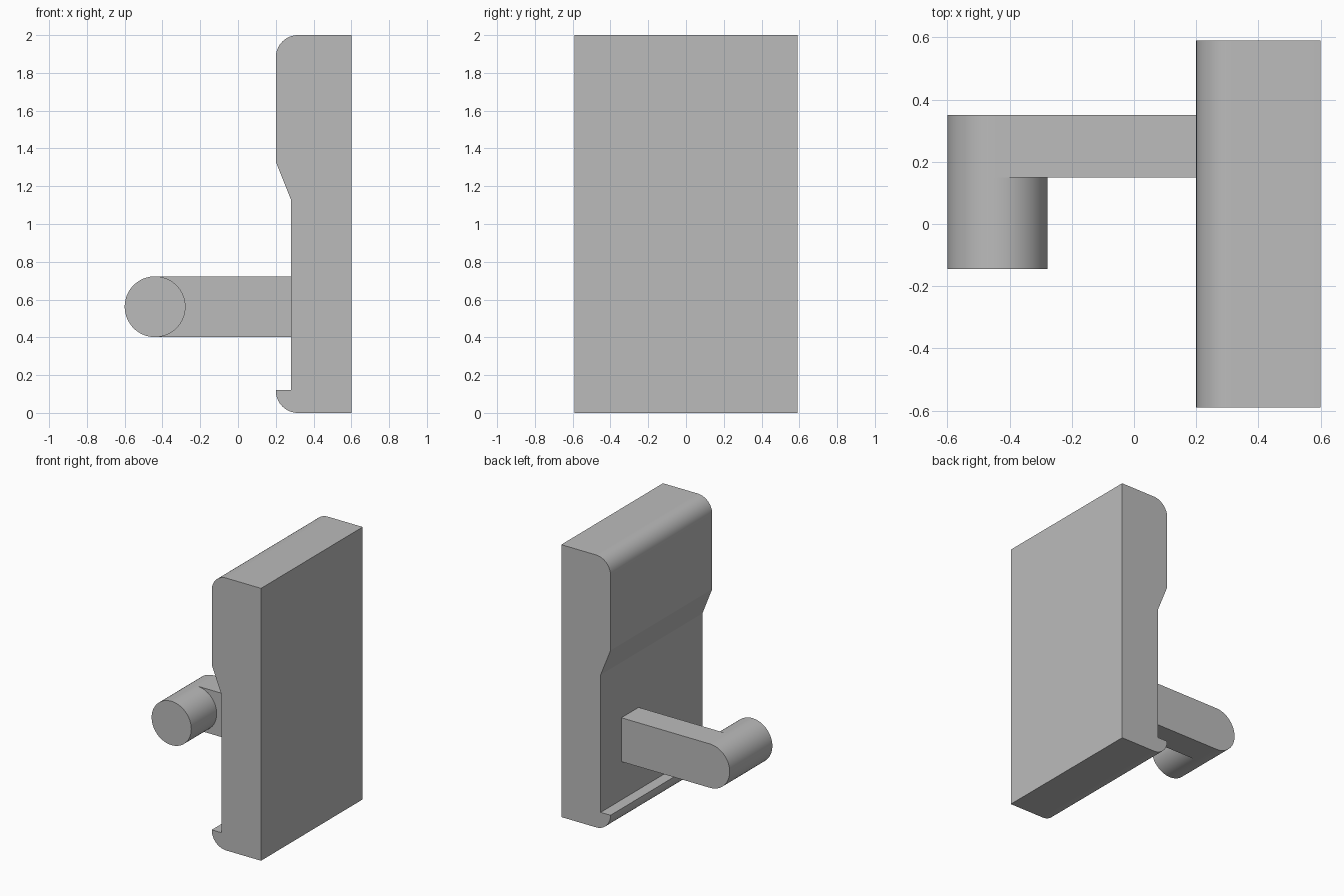
import bpy
import bmesh
from math import cos, sin, pi, radians

cube = bpy.data.objects.get("Cube")
if cube:
    bpy.data.objects.remove(cube, do_unlink=True)

grey = bpy.data.materials.new("plain grey")
grey.use_nodes = True
colour = (0.5, 0.5, 0.5, 1)
grey.diffuse_color = colour
grey.node_tree.nodes["Principled BSDF"].inputs["Base Color"].default_value = colour


def arc(cx, cz, r, start, end, steps):
    angles = [radians(start + (end - start) * i / steps) for i in range(steps + 1)]
    return [(cx + r * cos(a), cz + r * sin(a)) for a in angles]


def extrude_profile(name, profile, y0, y1):
    """Solid with an x-z outline, running from y0 to y1."""
    bm = bmesh.new()
    face = bm.faces.new([bm.verts.new((x, y0, z)) for x, z in profile])
    result = bmesh.ops.extrude_face_region(bm, geom=[face])
    moved = [v for v in result["geom"] if isinstance(v, bmesh.types.BMVert)]
    bmesh.ops.translate(bm, verts=moved, vec=(0, y1 - y0, 0))
    bmesh.ops.recalc_face_normals(bm, faces=bm.faces)
    mesh = bpy.data.meshes.new(name)
    bm.to_mesh(mesh)
    bm.free()
    mesh.materials.append(grey)
    obj = bpy.data.objects.new(name, mesh)
    bpy.context.collection.objects.link(obj)
    bpy.ops.object.select_all(action="DESELECT")
    obj.select_set(True)
    bpy.context.view_layer.objects.active = obj
    bpy.ops.object.shade_smooth_by_angle(angle=radians(20))
    return obj


# Upright plate: rounded top edge, sloped step, recess and bottom lip
left, recess, right, r = 0.2, 0.28, 0.6, 0.118
plate = [(right, 0), (right, 2)]
plate += arc(left + r, 2 - r, r, 90, 180, 16)
plate += [(left, 1.33), (recess, 1.13), (recess, 0.12), (left, 0.12)]
plate += arc(left + r, r, r, 180, 270, 16)
extrude_profile("back_plate", plate, -0.59, 0.59)

# Arm with a rounded end, and the round peg it carries
px, pz, pr = -0.439, 0.562, 0.161
arm = [(recess, pz - pr), (recess, pz + pr)] + arc(px, pz, pr, 90, 270, 32)
extrude_profile("arm", arm, 0.15, 0.35)
extrude_profile("peg", arc(px, pz, pr, 0, 360, 64)[:-1], -0.145, 0.15)
